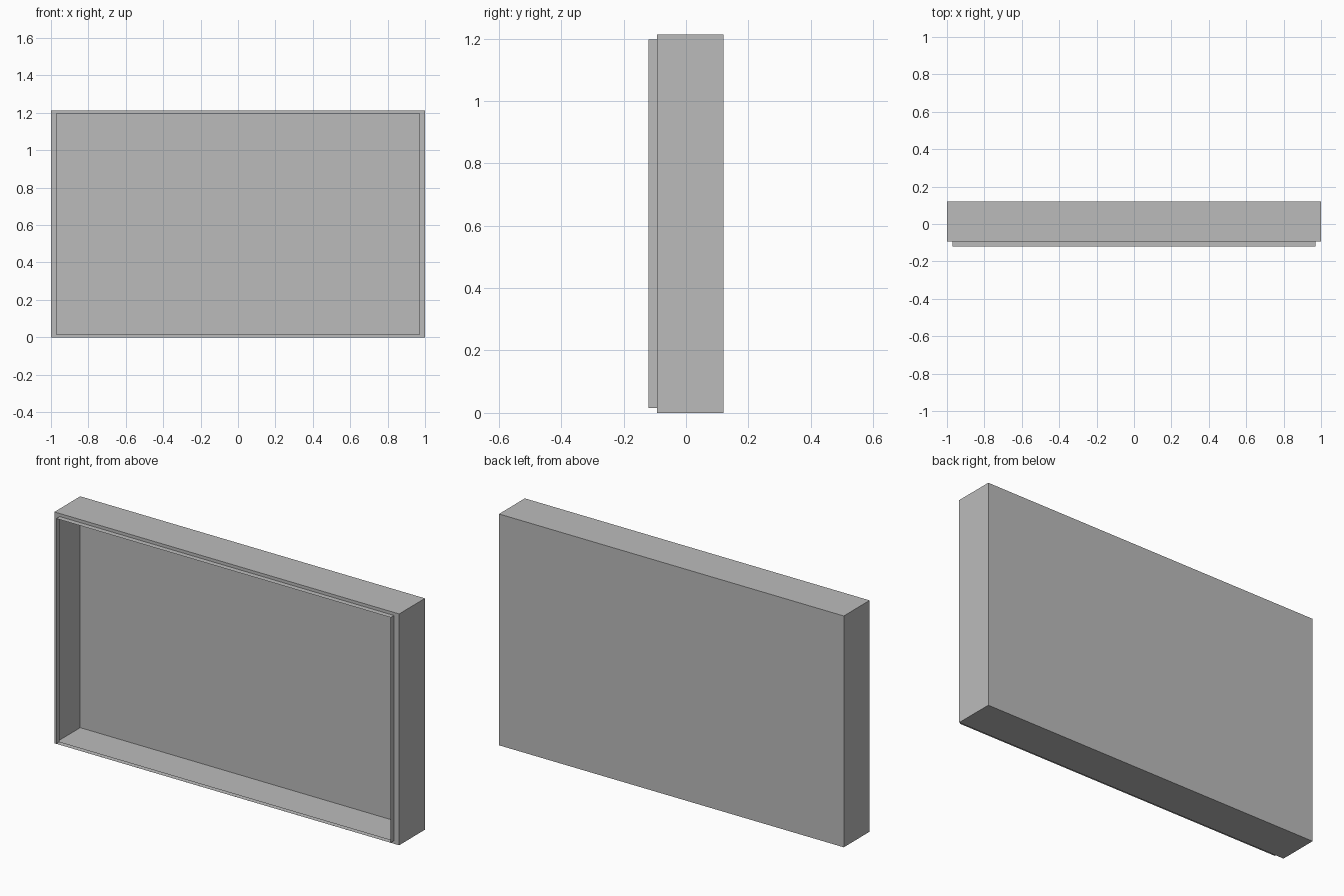
import bpy
import bmesh

# Remove the default cube
cube = bpy.data.objects.get("Cube")
if cube:
    bpy.data.objects.remove(cube, do_unlink=True)

HALF_W, HEIGHT = 1.0, 1.213
BACK, FRONT, LIP_FRONT = 0.121, -0.093, -0.121
SIDE_INSET, END_INSET = 0.03, 0.016

grey = bpy.data.materials.new("plain grey")
grey.use_nodes = True
colour = (0.5, 0.5, 0.5, 1)
grey.diffuse_color = colour
grey.node_tree.nodes["Principled BSDF"].inputs["Base Color"].default_value = colour


def ring(bm, y, inset=False):
    """Rectangular loop at depth y, full size or set in from the edges."""
    w = HALF_W - SIDE_INSET * inset
    low, high = END_INSET * inset, HEIGHT - END_INSET * inset
    corners = ((-w, low), (w, low), (w, high), (-w, high))
    return [bm.verts.new((x, y, z)) for x, z in corners]


def sheet(name, loops, closed_back=False):
    """Thin open shell that bridges successive rectangular loops."""
    bm = bmesh.new()
    rings = [ring(bm, *loop) for loop in loops]
    if closed_back:
        bm.faces.new(rings[0][::-1])
    for a, b in zip(rings, rings[1:]):
        for i in range(4):
            j = (i + 1) % 4
            bm.faces.new((a[i], a[j], b[j], b[i]))
    bmesh.ops.recalc_face_normals(bm, faces=bm.faces)
    # Keep the outer faces pointing away from the middle of the box
    bm.normal_update()
    side = max(bm.faces, key=lambda f: f.calc_center_median().x)
    if side.normal.x < -0.5:
        bmesh.ops.reverse_faces(bm, faces=bm.faces)
    mesh = bpy.data.meshes.new(name)
    bm.to_mesh(mesh)
    bm.free()
    mesh.materials.append(grey)
    obj = bpy.data.objects.new(name, mesh)
    bpy.context.collection.objects.link(obj)
    return obj


# Open-fronted shallow case with a narrow rim around the opening
sheet("case", [(BACK,), (FRONT,), (FRONT, True)], closed_back=True)

# Thin lip standing forward from the rim
sheet("front_lip", [(FRONT, True), (LIP_FRONT, True)])
